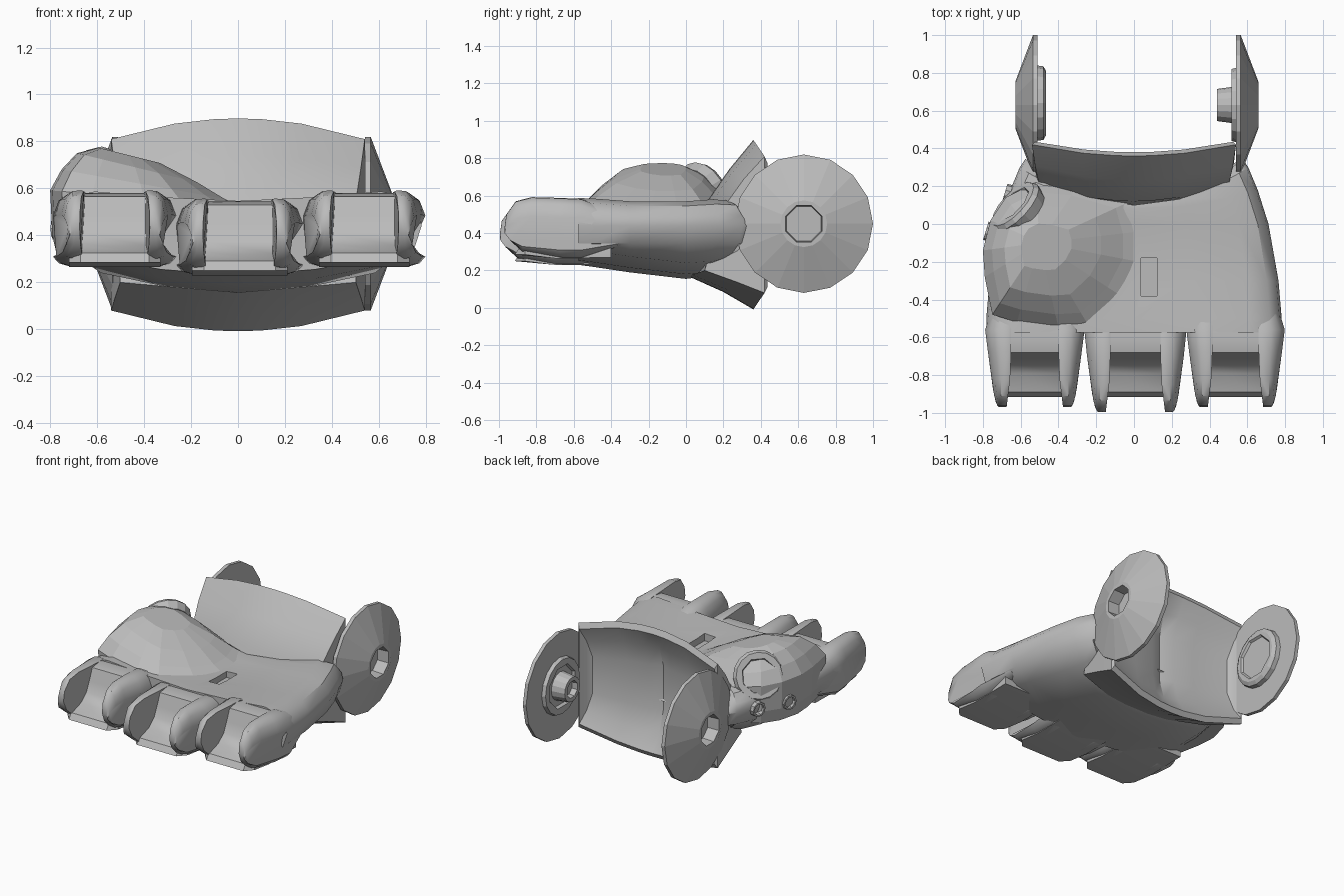
import bpy, bmesh, math
from mathutils import Vector

cube = bpy.data.objects.get("Cube")
if cube:
    bpy.data.objects.remove(cube)

grey = bpy.data.materials.new("plain_grey")
grey.use_nodes = True
grey.diffuse_color = (0.5, 0.5, 0.5, 1)
grey.node_tree.nodes["Principled BSDF"].inputs["Base Color"].default_value = (0.5, 0.5, 0.5, 1)


def finish(name, bm, smooth=0):
    bmesh.ops.remove_doubles(bm, verts=bm.verts, dist=0.0005)
    bmesh.ops.recalc_face_normals(bm, faces=bm.faces)
    mesh = bpy.data.meshes.new(name)
    bm.to_mesh(mesh)
    bm.free()
    mesh.materials.append(grey)
    ob = bpy.data.objects.new(name, mesh)
    bpy.context.collection.objects.link(ob)
    if smooth:
        bpy.ops.object.select_all(action='DESELECT')
        ob.select_set(True)
        bpy.context.view_layer.objects.active = ob
        bpy.ops.object.shade_smooth_by_angle(angle=math.radians(smooth))
    return ob


def loft(name, rings, smooth=0, mirrored_cap=False):
    """Bridge rings of equal point count and close the ends."""
    bm = bmesh.new()
    vs = [[bm.verts.new(p) for p in ring] for ring in rings]
    n = len(vs[0])
    for a, b in zip(vs, vs[1:]):
        for i in range(n):
            j = (i + 1) % n
            bm.faces.new((a[i], a[j], b[j], b[i]))
    bm.faces.new(vs[0])
    if mirrored_cap:
        # strips joining each upper point to the lower point beneath it
        for i in range(n // 2 - 1):
            bm.faces.new((vs[-1][i], vs[-1][i + 1], vs[-1][n - 2 - i], vs[-1][n - 1 - i]))
    else:
        bm.faces.new(vs[-1])
    return finish(name, bm, smooth)


def lathe(name, profile, origin, axis, sides=16):
    """Spin (distance, radius) pairs about an axis; the last two rings are octagons for 16 sides."""
    turn = Vector(axis).to_track_quat('Z', 'Y')
    rings = []
    for k, (d, r) in enumerate(profile):
        ring = []
        for i in range(sides):
            t = math.tau * i / sides
            flat = sides == 16 and k >= len(profile) - 2 and i % 2 == 0
            rr = r * math.cos(math.pi / 8) if flat else r
            p = Vector((rr * math.cos(t), rr * math.sin(t), d))
            ring.append(Vector(origin) + turn @ p)
        rings.append(ring)
    return loft(name, rings)


# Palm: cross-sections along y, dished on top and convex below; dent hollows the back end
def palm_ring(y, w, top, bottom, dent=0):
    half = [(0.4 * w, top - 0.025), (0.78 * w, top), (0.92 * w, top - 0.025),
            (0.985 * w, top - 0.08), (w, 0.44), (0.96 * w, 0.345),
            (0.82 * w, bottom + 0.085), (0.42 * w, bottom + 0.025)]
    pts = [(0, top - 0.04)] + half + [(0, bottom)] + [(-x, z) for x, z in reversed(half)]
    return [(x, y - dent * (1 - (x / w) ** 2), z) for x, z in pts]


palm = loft("palm", [palm_ring(*s) for s in (
    (0.345, 0.575, 0.53, 0.26, 0.25), (0.3, 0.605, 0.575, 0.19, 0.2),
    (0.18, 0.655, 0.58, 0.165, 0.1), (0.0, 0.712, 0.57, 0.155),
    (-0.3, 0.765, 0.57, 0.19), (-0.5, 0.782, 0.585, 0.22), (-0.575, 0.782, 0.587, 0.23))], 35)

# Slot cut in the palm
bm = bmesh.new()
bmesh.ops.create_cube(bm, size=1)
for v in bm.verts:
    v.co = Vector((0.08 + v.co.x * 0.085, -0.28 + v.co.y * 0.2, 0.54 + v.co.z * 0.1))
cutter = finish("slot_cutter", bm)
cutter.hide_render = True
cutter.hide_viewport = True
cut = palm.modifiers.new("slot", 'BOOLEAN')
cut.object = cutter
cut.operation = 'DIFFERENCE'

# Thumb mound: faceted dome, higher on its outer side
outline = [(-0.52, 0.22), (-0.3, 0.2), (-0.02, 0.12), (0.025, -0.04), (0.025, -0.2),
           (-0.07, -0.38), (-0.24, -0.54), (-0.4, -0.55), (-0.62, -0.52),
           (-0.75, -0.48), (-0.79, -0.28), (-0.8, -0.14), (-0.76, 0.02), (-0.68, 0.14)]
cx, cy = -0.5, -0.1


def mound_ring(s, z, tilt):
    return [(cx + (x - cx) * s, cy + (y - cy) * s, z - tilt * (x - cx)) for x, y in outline]


loft("thumb_mound", [mound_ring(*r) for r in (
    (0.9, 0.31, 0), (0.97, 0.4, 0), (1, 0.565, 0.09), (0.84, 0.635, 0.15),
    (0.62, 0.705, 0.15), (0.32, 0.75, 0.08))])

# Thumb socket ring and smaller sockets below it
lathe("thumb_socket", [(-0.06, 0.15), (0, 0.165), (0.025, 0.15), (0.025, 0.115), (-0.02, 0.1)],
      (-0.625, 0.09, 0.625), (-0.66, 0.62, 0.36))
for i, (x, y) in enumerate(((-0.67, 0.16), (-0.77, -0.04))):
    lathe("side_socket_%d" % i, [(-0.06, 0.055), (0.015, 0.05), (0.015, 0.038), (-0.02, 0.035)],
          (x, y, 0.43), (-1, 0.3, 0), 10)

# Finger knuckles: scooped base between two tapering prongs that blend into the palm
scoop = [(-0.4, 0.53), (-0.6, 0.58), (-0.68, 0.565), (-0.71, 0.48), (-0.735, 0.41),
         (-0.79, 0.355), (-0.89, 0.325), (-0.915, 0.285), (-0.7, 0.265), (-0.4, 0.27)]
prong = [(-0.35, 0.5), (-0.56, 0.583), (-0.7, 0.588), (-0.85, 0.592), (-0.935, 0.57),
         (-0.985, 0.5), (-0.995, 0.43), (-0.965, 0.36), (-0.9, 0.3), (-0.7, 0.265),
         (-0.56, 0.265), (-0.35, 0.33)]


def prong_ring(x_in, side, part, squash, mid, dy, dz):
    ring = []
    for y, z in prong:
        width = 0.03 + 0.108 * math.sqrt(min(1, (y + 1) / 0.4)) - 0.3 * max(0, y + 0.56)
        splay = 0.025 * max(0, -0.8 - y) / 0.2
        ring.append((x_in + side * (width * part + splay), y + dy * (y < -0.6),
                     mid + (z - 0.43) * squash + dz))
    return ring


def base_ring(x, dz, low):
    """low rings keep only the thin lower plate, slightly shortened."""
    return [(x, max(y, -0.86) if low else y, (min(z, 0.33) if low else z) + dz) for y, z in scoop]


for name, x0, x1, dy, dz in (("right", -0.65, -0.4, 0.025, 0.0),
                             ("middle", -0.125, 0.14, 0.0, -0.035),
                             ("left", 0.415, 0.66, 0.025, 0.0)):
    loft(name + "_knuckle_base",
         [base_ring(x0 - 0.07, dz, True), base_ring(x0 - 0.02, dz, False),
          base_ring(x1 + 0.02, dz, False), base_ring(x1 + 0.07, dz, True)], 35)
    for side, x in ((-1, x0), (1, x1)):
        label = "left" if side > 0 else "right"
        loft("%s_knuckle_prong_%s" % (name, label),
             [prong_ring(x, side, p, q, m, dy, dz) for p, q, m in (
                 (0, 0.97, 0.43), (0.1, 1, 0.43), (0.5, 0.98, 0.43),
                 (0.82, 0.84, 0.42), (1, 0.55, 0.4))], 40)
        lathe("%s_pivot_pin_%s" % (name, label), [(0.03, 0.02), (0.095, 0.02), (0.095, 0.012), (0.08, 0.01)],
              (x, -0.83, 0.49 + dz), (side, 0, 0), 8)

# Wrist cuff: flared funnel with a shallow creased bowl behind
xs = (-0.54, -0.27, -0.1, 0, 0.1, 0.27, 0.54)


def cuff_ring(scale, y_top, y_bot, bow, z_top, z_bot, arch, crease=0):
    """bow pushes the middle forward; arch lifts it; crease folds the centre line."""
    up, down = [], []
    for x in xs:
        m = 1 - (x / 0.54) ** 2
        fold = crease if x == 0 else 0
        up.append((x * scale, y_top - bow * m - fold, z_top + arch * m))
        down.append((x * scale, y_bot - bow * m - fold, z_bot - arch * m))
    return up + down[::-1]


loft("wrist_cuff", [cuff_ring(*r) for r in (
    (0.93, 0.21, 0.1, 0.09, 0.55, 0.2, 0.03),
    (0.97, 0.31, 0.28, 0.08, 0.69, 0.135, 0.05),
    (1.0, 0.42, 0.42, 0.06, 0.81, 0.08, 0.088),
    (0.97, 0.435, 0.435, 0.055, 0.775, 0.11, 0.085),
    (0.93, 0.385, 0.385, 0.06, 0.68, 0.19, 0.06, 0.03),
    (0.88, 0.355, 0.355, 0.07, 0.56, 0.31, 0.03, 0.035))], 25, True)

# Side discs: shallow cones with an octagonal hub hole
for name, side, x in (("right", -1, 0.51), ("left", 1, 0.54)):
    lathe(name + "_wrist_disc",
          [(0, 0.37), (0.025, 0.37), (0.118, 0.125), (0.118, 0.105), (0.035, 0.1)],
          (side * x, 0.63, 0.45), (side, 0, 0))
lathe("right_disc_boss", [(-0.01, 0.2), (0.03, 0.195), (0.045, 0.17), (0.045, 0.15), (0.03, 0.14)],
      (-0.51, 0.64, 0.45), (1, 0, 0))
lathe("left_disc_flange", [(-0.01, 0.2), (0.025, 0.19), (0.025, 0.15), (0.005, 0.14)],
      (0.54, 0.63, 0.45), (-1, 0, 0))
lathe("left_disc_boss", [(-0.01, 0.1), (0.1, 0.085), (0.1, 0.06), (0.06, 0.055)],
      (0.54, 0.63, 0.45), (-1, 0, 0))
